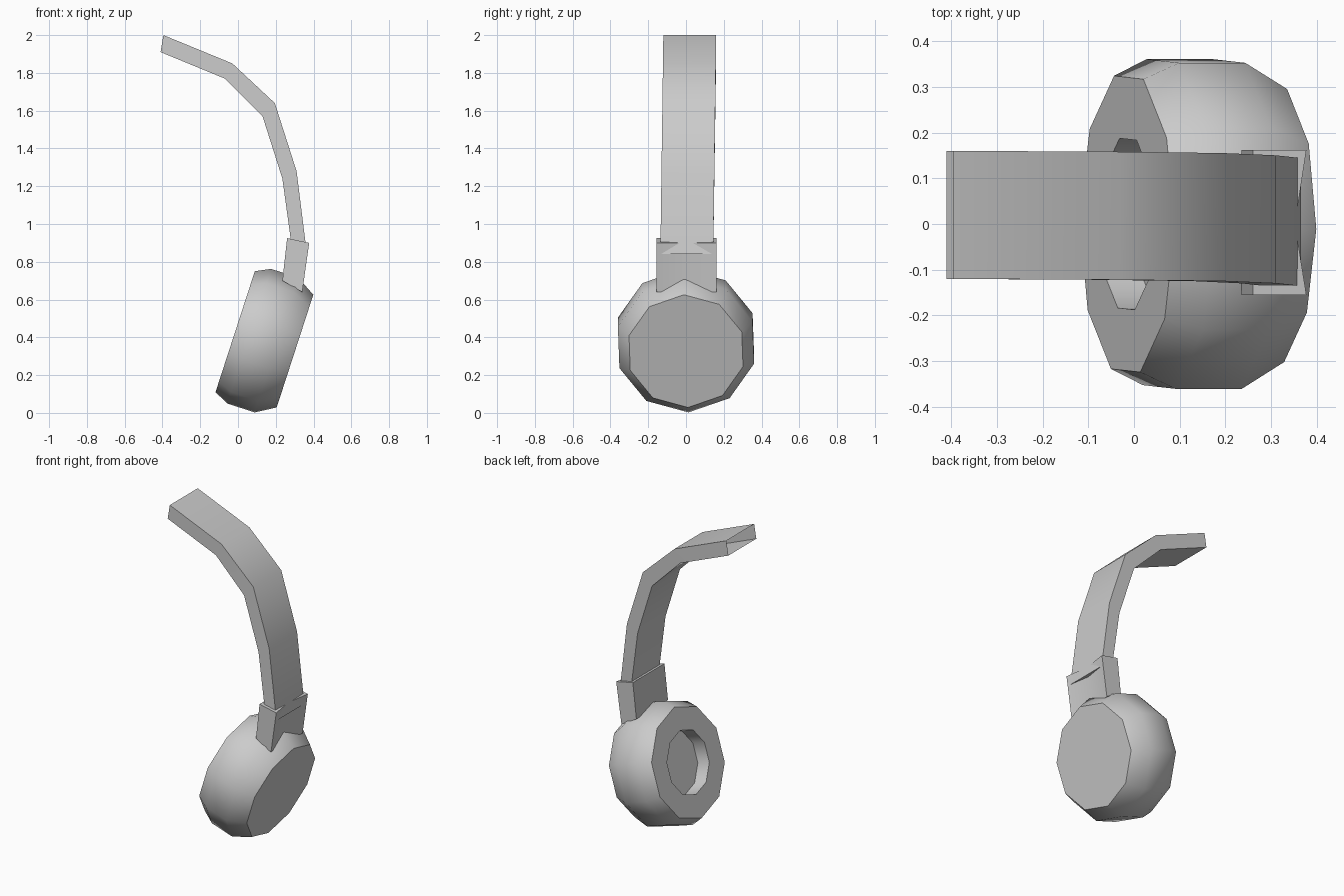
import bpy, bmesh, math
from mathutils import Vector

if "Cube" in bpy.data.objects:
    bpy.data.objects.remove(bpy.data.objects["Cube"])


def make_object(name, verts, faces, angle=40):
    mesh = bpy.data.meshes.new(name)
    mesh.from_pydata(verts, [], faces)
    bm = bmesh.new()
    bm.from_mesh(mesh)
    bmesh.ops.recalc_face_normals(bm, faces=bm.faces)
    bm.to_mesh(mesh)
    bm.free()
    obj = bpy.data.objects.new(name, mesh)
    bpy.context.collection.objects.link(obj)
    bpy.ops.object.select_all(action='DESELECT')
    obj.select_set(True)
    bpy.context.view_layer.objects.active = obj
    bpy.ops.object.shade_smooth_by_angle(angle=math.radians(angle))
    return obj


def loft(name, rings, cap_start=True, cap_end=True):
    """Skin a list of equal-length closed rings."""
    n = len(rings[0])
    verts = [p for ring in rings for p in ring]
    faces = [(k * n + i, k * n + (i + 1) % n, (k + 1) * n + (i + 1) % n, (k + 1) * n + i)
             for k in range(len(rings) - 1) for i in range(n)]
    if cap_start:
        faces.append(tuple(range(n)))
    if cap_end:
        faces.append(tuple(range((len(rings) - 1) * n, len(rings) * n)))
    return make_object(name, verts, faces)


# Ear cup: ten-sided, tilted, with a recess on the inner side
SIDES = 10
tilt = math.radians(18)
axis = Vector((math.cos(tilt), 0, -math.sin(tilt)))
up = Vector((math.sin(tilt), 0, math.cos(tilt)))
side = Vector((0, 1, 0))
centre = Vector((-0.015, 0, 0.43))


def cup_ring(depth, radius):
    angles = [math.radians(-2) + math.tau * i / SIDES for i in range(SIDES)]
    return [centre + axis * depth + radius * (up * math.cos(a) + side * math.sin(a))
            for a in angles]


cup_profile = [(0.085, 0.195), (0, 0.195), (0, 0.337),
               (0.078, 0.375), (0.23, 0.375), (0.333, 0.314)]
loft("ear_cup", [cup_ring(d, r) for d, r in cup_profile])

# Headband: half arch, open at the middle of the head
outer = [(-0.395, 2.0), (-0.03, 1.85), (0.195, 1.64), (0.31, 1.28), (0.365, 0.84)]
inner = [(-0.41, 1.91), (-0.07, 1.77), (0.13, 1.57), (0.235, 1.24), (0.29, 0.84)]
band = []
for (xo, zo), (xi, zi) in zip(outer, inner):
    shift = 0.02 - 0.015 * (2.0 - zo) / 1.1
    y0, y1 = shift - 0.14, shift + 0.14
    band.append([(xo, y0, zo), (xo, y1, zo), (xi, y1, zi), (xi, y0, zi)])
loft("headband", band, cap_start=False)

# Bracket joining band and cup, outer side slightly hollow
bracket = []
for (xi, zi), (xo, zo) in [((0.26, 0.925), (0.377, 0.90)), ((0.235, 0.70), (0.34, 0.64))]:
    bracket.append([(xi, -0.155, zi), (xo, -0.155, zo), (xo - 0.025, 0, zo),
                    (xo, 0.162, zo), (xi, 0.162, zi)])
loft("bracket", bracket)
